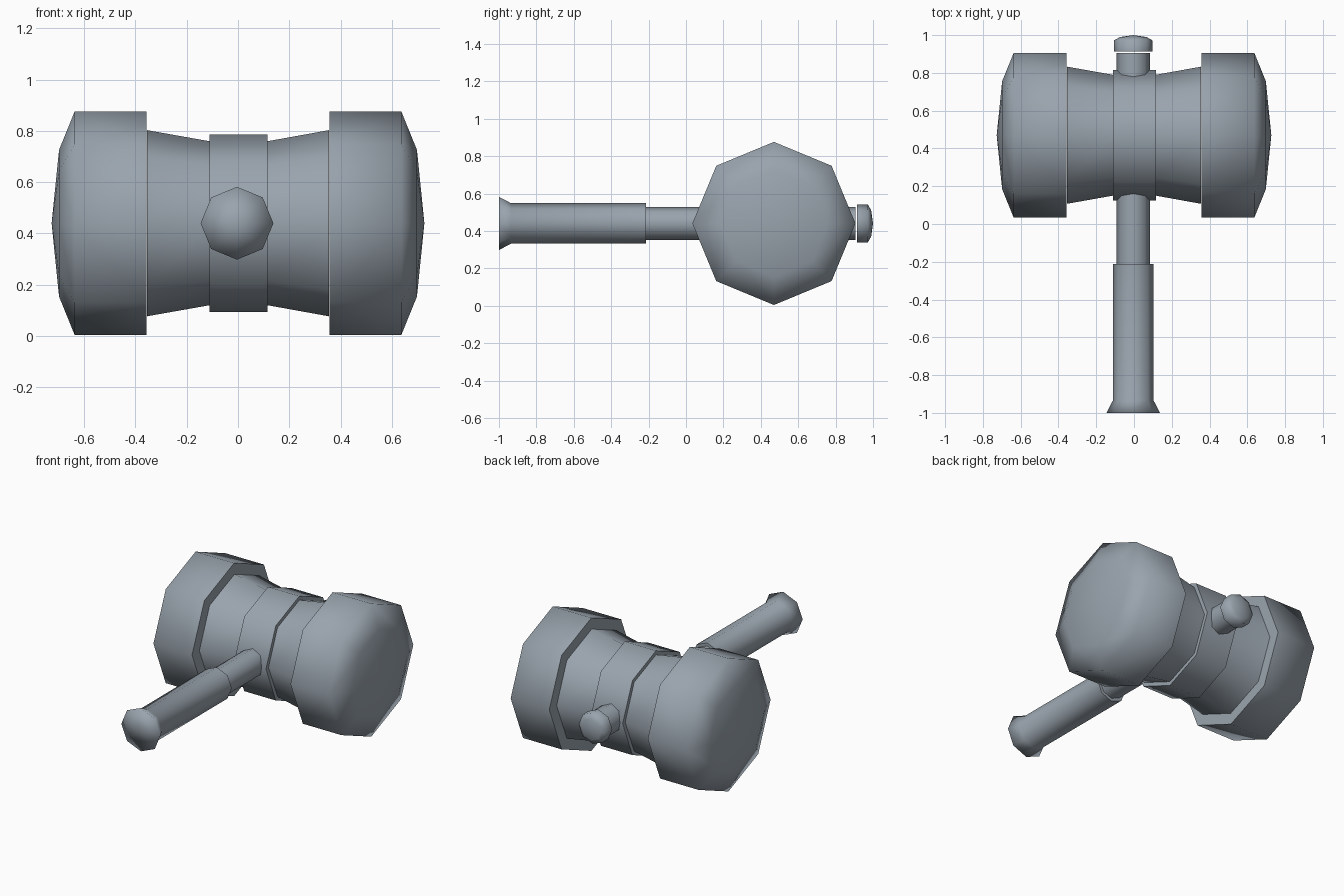
import bpy
import bmesh
from math import cos, sin, pi
from mathutils import Vector

old = bpy.data.objects.get("Cube")
if old:
    bpy.data.objects.remove(old, do_unlink=True)

SIDES = 8
HEAD_Y, AXIS_Z, HANDLE_X = 0.47, 0.44, -0.004

# Single grey-blue colour
grey = bpy.data.materials.new("slate_grey")
grey.use_nodes = True
colour = (0.32, 0.37, 0.42, 1)
grey.diffuse_color = colour
grey.node_tree.nodes["Principled BSDF"].inputs["Base Color"].default_value = colour


def lathe(name, profile, axis, sharp=()):
    """Octagonal turned part: profile of (position, radius) along x or y."""
    bm = bmesh.new()

    def place(pos, r, a):
        u, v = r * sin(a), r * cos(a)
        if axis == "x":
            return Vector((pos, HEAD_Y + u, AXIS_Z + v))
        return Vector((HANDLE_X + u, pos, AXIS_Z + v))

    rings = []
    for pos, r in profile:
        count = SIDES if r > 0 else 1
        rings.append([bm.verts.new(place(pos, r, 2 * pi * i / SIDES))
                      for i in range(count)])
    for a, b in zip(rings, rings[1:]):
        for i in range(SIDES):
            j = (i + 1) % SIDES
            corners = [a[i % len(a)], a[j % len(a)], b[j % len(b)], b[i % len(b)]]
            bm.faces.new(list(dict.fromkeys(corners)))
    bmesh.ops.recalc_face_normals(bm, faces=bm.faces[:])
    for f in bm.faces:
        f.smooth = True
    # Crisp rims
    for k in sharp:
        ring = rings[k]
        for i in range(SIDES):
            bm.edges.get((ring[i], ring[(i + 1) % SIDES])).smooth = False
    mesh = bpy.data.meshes.new(name)
    bm.to_mesh(mesh)
    bm.free()
    mesh.materials.append(grey)
    obj = bpy.data.objects.new(name, mesh)
    bpy.context.collection.objects.link(obj)
    return obj


# Striking drums, mirrored across the handle
drum = [(0.357, 0), (0.357, 0.436), (0.637, 0.436), (0.698, 0.286), (0.727, 0)]
for side, s in (("left", 1), ("right", -1)):
    lathe(side + "_drum", [(s * p, r) for p, r in drum], "x", sharp=[1])

# Waisted core between the drums
lathe("head_core", [(-0.355, 0), (-0.355, 0.363), (-0.112, 0.32),
                    (0.116, 0.32), (0.355, 0.363), (0.355, 0)], "x", sharp=[1, 4])

# Raised centre band
lathe("centre_band", [(-0.112, 0), (-0.112, 0.346),
                      (0.116, 0.346), (0.116, 0)], "x", sharp=[1, 2])

# Shaft through the head
lathe("shaft", [(-0.25, 0), (-0.25, 0.088), (0.905, 0.088), (0.905, 0)],
      "y", sharp=[1, 2])

# Grip with flared pommel
lathe("grip", [(-1, 0), (-1, 0.142), (-0.935, 0.108), (-0.213, 0.108), (-0.213, 0)],
      "y", sharp=[3])

# End knob behind the head
lathe("end_knob", [(0.914, 0), (0.914, 0.102), (0.972, 0.102),
                   (0.99, 0.07), (1, 0)], "y", sharp=[1])
